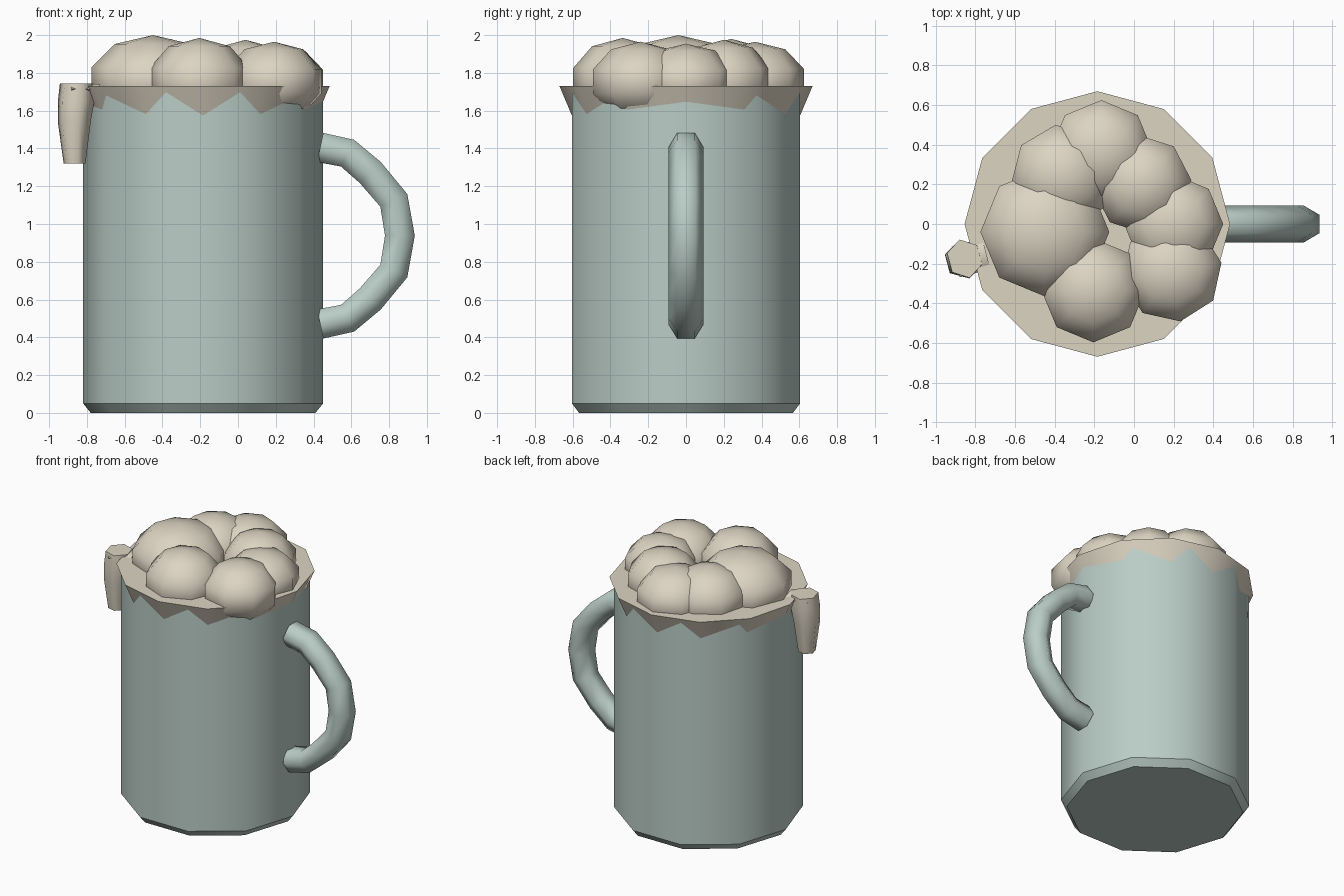
import bpy
import bmesh
from math import cos, sin, pi, radians
from mathutils import Vector

cube = bpy.data.objects.get("Cube")
if cube:
    bpy.data.objects.remove(cube, do_unlink=True)


def make_material(name, colour):
    mat = bpy.data.materials.new(name)
    mat.use_nodes = True
    mat.diffuse_color = (*colour, 1)
    mat.node_tree.nodes["Principled BSDF"].inputs["Base Color"].default_value = (*colour, 1)
    return mat


GLASS = make_material("pale green grey", (0.49, 0.605, 0.565))
FOAM = make_material("cream foam", (0.72, 0.66, 0.545))
MUG_X = -0.185


def finish(bm, name, mat, smooth_angle):
    bmesh.ops.recalc_face_normals(bm, faces=bm.faces)
    mesh = bpy.data.meshes.new(name)
    bm.to_mesh(mesh)
    bm.free()
    mesh.materials.append(mat)
    for face in mesh.polygons:
        face.use_smooth = True
    mesh.set_sharp_from_angle(angle=radians(smooth_angle))
    obj = bpy.data.objects.new(name, mesh)
    bpy.context.collection.objects.link(obj)
    return obj


def loft(name, mat, sections, sides, smooth_angle):
    """Skin polygonal sections, each a (centre, u, v) ellipse, and cap both ends."""
    bm = bmesh.new()
    rings = []
    for centre, u, v in sections:
        angles = [2 * pi * i / sides for i in range(sides)]
        rings.append([bm.verts.new(centre + u * cos(a) + v * sin(a)) for a in angles])
    for low, high in zip(rings, rings[1:]):
        for i in range(sides):
            j = (i + 1) % sides
            bm.faces.new((low[i], low[j], high[j], high[i]))
    bm.faces.new(rings[0])
    bm.faces.new(rings[-1])
    return finish(bm, name, mat, smooth_angle)


def turned(name, mat, profile, sides, smooth_angle):
    """Stack of regular polygons around the mug axis from (radius, height) pairs."""
    sections = [(Vector((MUG_X, 0, z)), Vector((r, 0, 0)), Vector((0, r, 0)))
                for r, z in profile]
    return loft(name, mat, sections, sides, smooth_angle)


# Mug body with a chamfered foot
turned("mug_body", GLASS, [(0.595, 0), (0.635, 0.05), (0.635, 1.705)], 10, 36.5)

# Foam collar flaring out over the mug's lip
turned("foam_collar", FOAM, [(0.56, 1.47), (0.67, 1.73)], 12, 40)

# Handle: six-sided tube along a bow, mirrored about its mid height
MID = 0.938
upper = [(0.435, 0.467), (0.58, 0.437), (0.70, 0.335), (0.825, 0.187)]
path = [Vector((x, 0, MID + h)) for x, h in upper]
path.append(Vector((0.857, 0, MID)))
path += [Vector((x, 0, MID - h)) for x, h in reversed(upper)]
sections = []
for i, point in enumerate(path):
    before = (point - path[max(i - 1, 0)]).normalized()
    after = (path[min(i + 1, len(path) - 1)] - point).normalized()
    tangent = (before + after).normalized()
    across = Vector((0, 1, 0))
    sections.append((point, across * 0.093, tangent.cross(across) * 0.091))
loft("handle", GLASS, sections, 6, 65)

# Foam drip hanging over the side: (height, x, y, radial half, tangential half)
drip = [(1.32, -0.865, -0.185, 0.052, 0.06),
        (1.54, -0.867, -0.182, 0.078, 0.092),
        (1.65, -0.857, -0.178, 0.087, 0.10),
        (1.745, -0.855, -0.175, 0.078, 0.10)]
outward = Vector((-0.966, -0.259, 0))
side = Vector((0.259, -0.966, 0))
loft("foam_drip", FOAM,
     [(Vector((x, y, z)), side * t, outward * r * 1.15) for z, x, y, r, t in drip], 6, 65)

# Short bridge of foam joining the drip to the collar
up = Vector((0, 0, 0.03))
loft("foam_drip_bridge", FOAM,
     [(Vector((MUG_X, 0, 1.715)) + outward * d, side * 0.08, up) for d in (0.58, 0.74)], 6, 65)

# Foam bubbles: (x, y, outline radius, top height, turn in degrees)
bubbles = [(-0.45, -0.04, 0.325, 2.0, 0),
           (-0.205, -0.335, 0.262, 1.985, 0),
           (0.19, -0.24, 0.255, 1.965, 10),
           (0.20, 0.0, 0.25, 1.955, 0),
           (0.04, 0.20, 0.25, 1.975, 5),
           (-0.165, 0.365, 0.26, 1.965, 0),
           (-0.36, 0.24, 0.262, 1.98, 8)]
BUBBLE_Z = 1.755
for n, (x, y, r, top, turn) in enumerate(bubbles, 1):
    bm = bmesh.new()
    bmesh.ops.create_uvsphere(bm, u_segments=8, v_segments=5, radius=1)
    ball = finish(bm, f"foam_bubble_{n}", FOAM, 180)
    ball.location = (x, y, BUBBLE_Z)
    ball.scale = (r / 0.95, r / 0.95, top - BUBBLE_Z)
    ball.rotation_euler.z = radians(turn)
